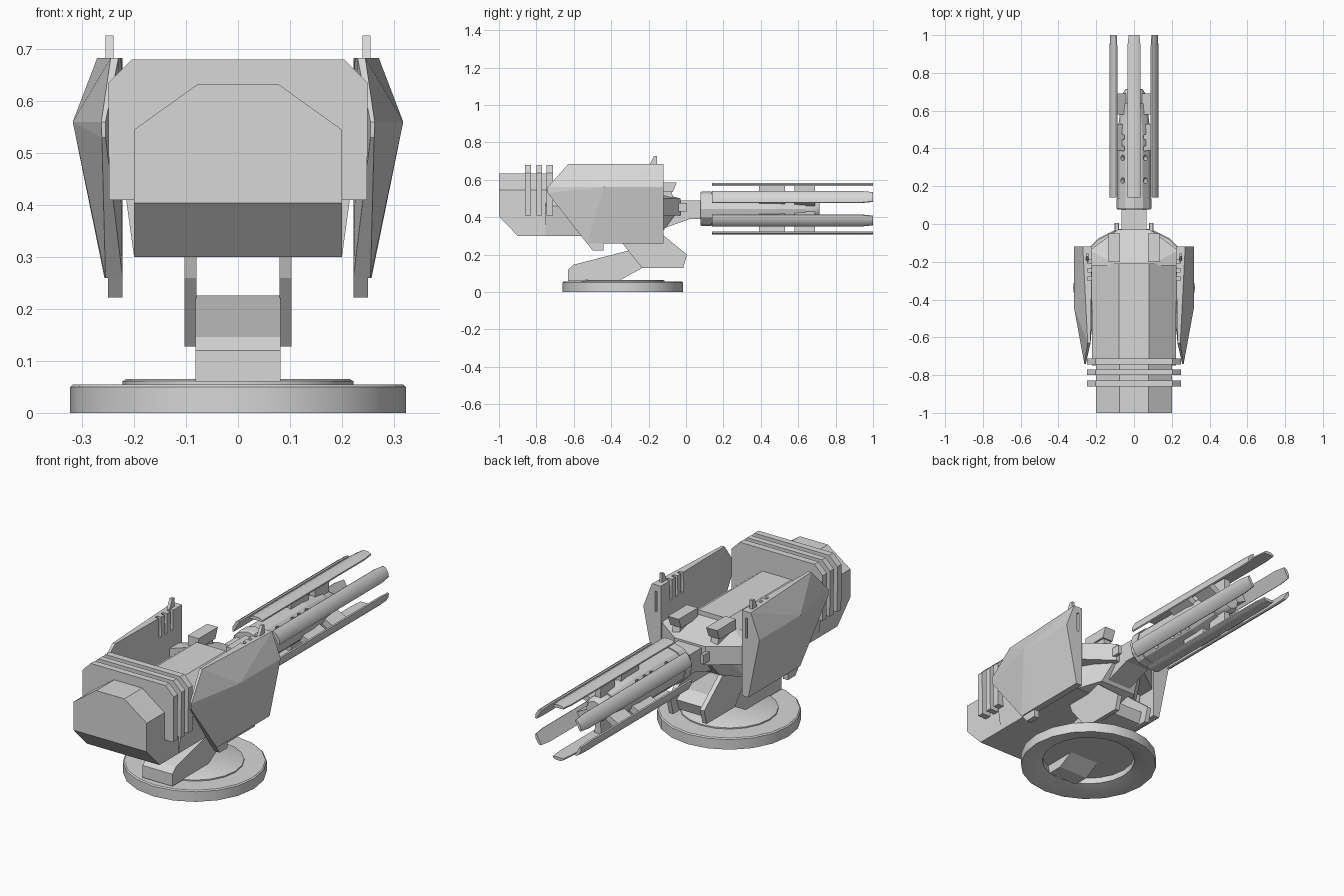
import bpy, bmesh, math
from mathutils import Matrix, Vector

old = bpy.data.objects.get("Cube")
if old:
    bpy.data.objects.remove(old, do_unlink=True)

grey = bpy.data.materials.new("plain grey")
grey.use_nodes = True
COLOUR = (0.68, 0.68, 0.68, 1)
grey.diffuse_color = COLOUR
grey.node_tree.nodes["Principled BSDF"].inputs["Base Color"].default_value = COLOUR


def finish(name, bm, smooth=False):
    bmesh.ops.recalc_face_normals(bm, faces=bm.faces)
    mesh = bpy.data.meshes.new(name)
    bm.to_mesh(mesh)
    bm.free()
    mesh.materials.append(grey)
    ob = bpy.data.objects.new(name, mesh)
    bpy.context.collection.objects.link(ob)
    if smooth:
        bpy.ops.object.select_all(action="DESELECT")
        ob.select_set(True)
        bpy.context.view_layer.objects.active = ob
        bpy.ops.object.shade_smooth_by_angle(angle=math.radians(35))
    return ob


def hull(name, points, matrix=None, smooth=False):
    """Convex solid around a few corner points."""
    bm = bmesh.new()
    for p in points:
        bm.verts.new(matrix @ Vector(p) if matrix else p)
    out = bmesh.ops.convex_hull(bm, input=bm.verts)
    junk = [g for g in out["geom_interior"] if isinstance(g, bmesh.types.BMVert)]
    bmesh.ops.delete(bm, geom=junk, context="VERTS")
    bmesh.ops.dissolve_limit(bm, angle_limit=0.01, verts=bm.verts, edges=bm.edges)
    return finish(name, bm, smooth)


def side_prism(name, profile, x0, x1):
    """Outline in (y, z) extruded across x."""
    bm = bmesh.new()
    face = bm.faces.new([bm.verts.new((x0, y, z)) for y, z in profile])
    out = bmesh.ops.extrude_face_region(bm, geom=[face])
    moved = [g for g in out["geom"] if isinstance(g, bmesh.types.BMVert)]
    bmesh.ops.translate(bm, verts=moved, vec=(x1 - x0, 0, 0))
    return finish(name, bm)


def section(y, half):
    """Mirrored (x, z) outline placed at y."""
    return [(s * x, y, z) for s in (-1, 1) for x, z in half]


def box_points(x0, x1, y0, y1, z0, z1):
    return [(x, y, z) for x in (x0, x1) for y in (y0, y1) for z in (z0, z1)]


def cut(ob, cutter):
    cutter.hide_render = True
    cutter.hide_viewport = True
    cutter.display_type = "WIRE"
    mod = ob.modifiers.new("cut", "BOOLEAN")
    mod.operation = "DIFFERENCE"
    mod.solver = "EXACT"
    mod.object = cutter


# Round base, hollow underneath
bm = bmesh.new()
profile = [(0, .065), (.215, .065), (.222, .061), (.222, .055), (.317, .055), (.323, .05),
           (.323, 0), (.312, 0), (.22, .025), (.22, .055), (0, .055)]
verts = [bm.verts.new((r, 0, z)) for r, z in profile]
edges = [bm.edges.new(pair) for pair in zip(verts, verts[1:])]
bmesh.ops.spin(bm, geom=verts + edges, cent=(0, 0, 0), axis=(0, 0, 1),
               angle=math.tau, steps=20, use_duplicate=False)
bmesh.ops.remove_doubles(bm, verts=bm.verts, dist=0.0005)
bmesh.ops.translate(bm, verts=bm.verts, vec=(0, -.338, 0))
finish("base", bm, True)

# Lower arm and the two clevis plates that carry the body
side_prism("lower_arm", [(-.63, .06), (-.63, .12), (-.6, .146), (-.29, .226), (-.1, .226),
                         (-.04, .19), (-.06, .135), (-.235, .128), (-.45, .01),
                         (-.53, .01), (-.54, .06)], -.082, .082)
for side, s in (("left", 1), ("right", -1)):
    side_prism(side + "_clevis_plate", [(-.36, .32), (-.34, .26), (-.235, .128), (-.015, .128),
                                        (.005, .2), (-.12, .302), (-.14, .32)], s * .08, s * .103)

# Body, rear block and ribs
body = [(.2, .3), (.21, .41), (.222, .46), (.08, .57)]
hull("body", section(-.75, body) + section(-.21, body))
rear = [(.2, .3), (.2, .545), (.077, .633)]
hull("rear_block", section(-.9, rear) + section(-.72, rear)
     + section(-1, [(.2, .404), (.2, .545), (.077, .633)]))
rib = [(.248, .41), (.25, .635), (.205, .68)]
for i, (y0, y1) in enumerate(((-.86, -.828), (-.8, -.77), (-.745, -.712))):
    hull(f"rib_{i + 1}", section(y0, rib) + section(y1, rib))

# Wide collar that joins body and shields, and the neck
hull("collar", section(-.22, [(.235, .41), (.235, .5), (.08, .55)])
     + section(-.14, [(.235, .41), (.235, .5)]) + section(-.03, [(.085, .41), (.085, .5)]))
hull("collar_underside", section(-.22, [(.18, .3), (.2, .42)])
     + section(-.12, [(.1, .33), (.14, .42)]) + section(-.06, [(.08, .41)]))
side_prism("neck", [(-.2, .49), (.1, .49), (.1, .39), (.02, .39), (-.12, .34), (-.2, .34)],
           -.065, .065)

# Side shields with slots and sight fins, plus the sight blocks on the collar
for side, s in (("left", 1), ("right", -1)):
    mirror = Matrix.Diagonal((s, 1, 1, 1))
    outer = [(.318, -.12, .56), (.318, -.44, .56), (.263, -.74, .56), (.262, -.74, .53),
             (.271, -.12, .683), (.245, -.63, .683), (.257, -.12, .26), (.257, -.44, .26),
             (.255, -.53, .26)]
    inner = [(.24, -.12, .56), (.255, -.74, .56), (.255, -.74, .53), (.222, -.12, .683),
             (.23, -.63, .683), (.222, -.12, .26), (.222, -.53, .26)]
    shield = hull(side + "_shield", outer + inner, mirror)
    hull(side + "_shield_foot", [(x, y, z) for x in (.222, .25) for y, z in
                                 ((-.53, .262), (-.44, .262), (-.44, .222), (-.5, .222))], mirror)
    slots = bmesh.new()
    for k in range(3):
        y = -.2 - k * .045
        bmesh.ops.create_cube(slots, size=1, matrix=Matrix.Translation((s * .225, y, .65))
                              @ Matrix.Diagonal((.04, .018, .13, 1)))
    bmesh.ops.create_cube(slots, size=1, matrix=Matrix.Translation((s * .248, -.12, .6))
                          @ Matrix.Diagonal((.012, .03, .1, 1)))
    cut(shield, finish(side + "_slot_cutter", slots))
    side_prism(side + "_sight_fin", [(-.2, .67), (-.19, .69), (-.172, .726), (-.155, .726),
                                     (-.155, .67)], s * .24, s * .255)
    side_prism(side + "_sight_post", [(-.19, .45), (-.19, .56), (-.085, .56), (-.075, .53),
                                      (-.06, .45)], s * .085, s * .125)
    hull(side + "_sight_block", [(x, y, z) for x in (.075, .135)
                                 for y, z in ((-.2, .535), (-.2, .585), (-.05, .585),
                                              (-.07, .535))], mirror)
    hull(side + "_collar_tab", box_points(.083, .1, -.06, .005, .43, .475), mirror)

# Barrel core with vent holes
AXIS_Z = .445
centre = Matrix.Translation((0, 0, AXIS_Z))


def ring(y, radius):
    return [(radius * math.cos(a), y, radius * math.sin(a))
            for a in (math.tau * i / 12 for i in range(12))]


hull("barrel_mount", ring(.078, .088) + ring(.085, .093) + ring(.135, .093), centre)
core = hull("barrel_core", ring(.13, .088) + ring(.48, .088) + ring(.64, .068), centre)
hull("barrel_nose", ring(.62, .06) + ring(.69, .06) + ring(.715, .045), centre, True)
holes = bmesh.new()
for angle in (45, 135, 225, 315):
    for y in (.23, .35, .4, .46):
        turn = Matrix.Rotation(math.radians(90 - angle), 4, "Y")
        bmesh.ops.create_cone(holes, cap_ends=True, segments=12, radius1=.015, radius2=.015,
                              depth=.05, matrix=centre @ Matrix.Translation((0, y, 0)) @ turn
                              @ Matrix.Translation((0, 0, .085)))
cut(core, finish("vent_hole_cutter", holes))

# Six rails around the core, each on two struts
rail = [(.035, .122), (.035, .129), (.018, .138)]
tip = [(.028, .122), (.028, .129), (.014, .137)]
for i in range(6):
    turn = centre @ Matrix.Rotation(math.radians(60 * i), 4, "Y")
    hull(f"rail_{i + 1}", section(.14, rail) + section(.94, rail) + section(1, tip), turn, True)
    for part, y0, y1 in (("rear", .39, .53), ("front", .58, .69)):
        hull(f"rail_{i + 1}_{part}_strut",
             section(y0, [(.014, .05), (.018, .124)]) + section(y1, [(.014, .05), (.018, .124)]),
             turn)
